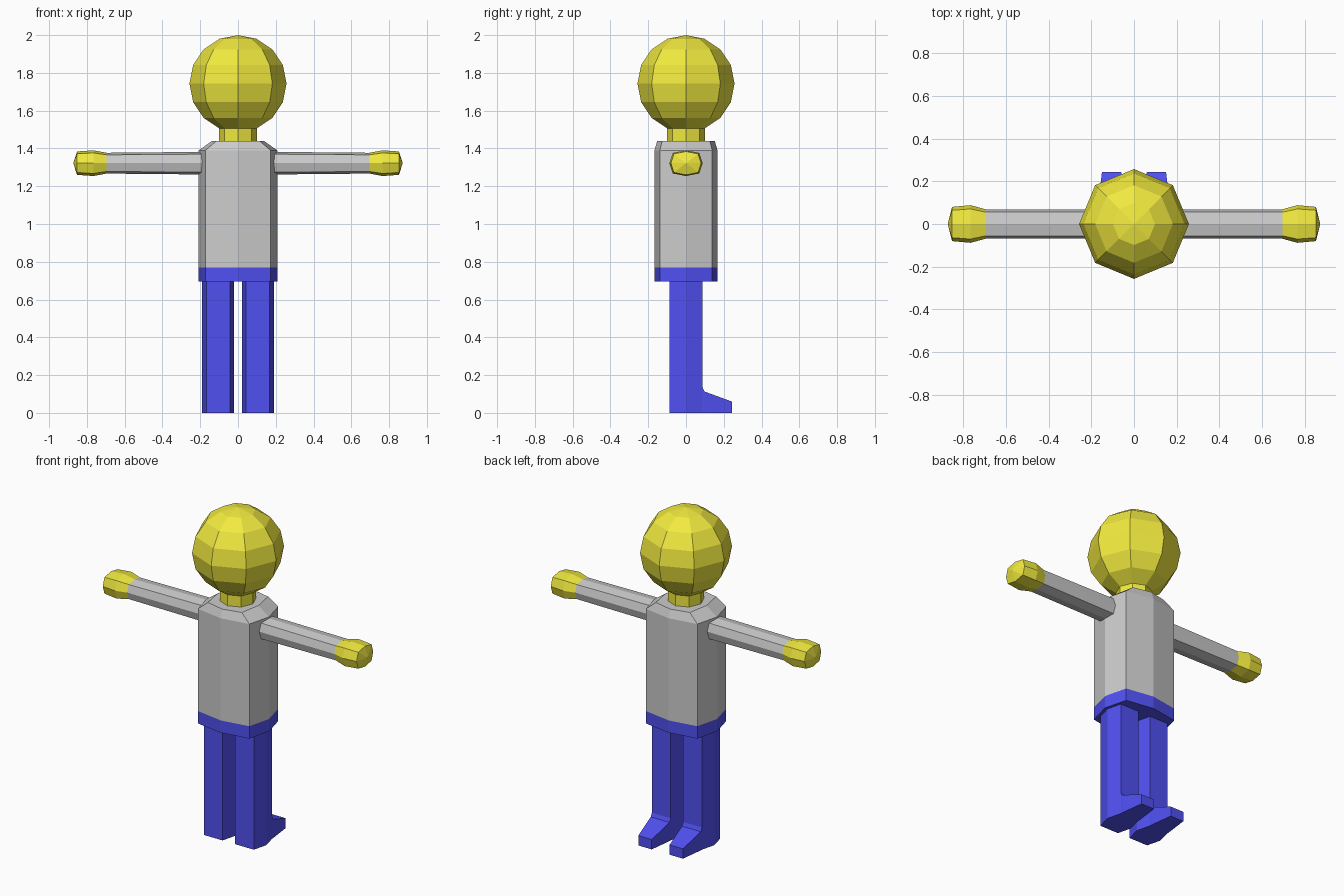
import bpy, bmesh

if "Cube" in bpy.data.objects:
    bpy.data.objects.remove(bpy.data.objects["Cube"])


def material(name, rgb):
    m = bpy.data.materials.new(name)
    m.diffuse_color = (*rgb, 1)
    m.use_nodes = True
    m.node_tree.nodes["Principled BSDF"].inputs["Base Color"].default_value = m.diffuse_color
    return m


YELLOW = material("yellow", (0.88, 0.82, 0.05))
BLUE = material("blue", (0.08, 0.08, 0.88))


def finish(name, bm, mat=None, mirror=False):
    bmesh.ops.recalc_face_normals(bm, faces=bm.faces)
    mesh = bpy.data.meshes.new(name)
    bm.to_mesh(mesh)
    bm.free()
    ob = bpy.data.objects.new(name, mesh)
    bpy.context.collection.objects.link(ob)
    if mat:
        mesh.materials.append(mat)
    if mirror:
        mod = ob.modifiers.new("mirror", "MIRROR")
        mod.use_mirror_merge = False
    return ob


def loft(name, rings, mat=None, mirror=False, start=True, end=True, tip=None):
    """Skin a list of equal-length point rings, optionally closing the ends."""
    bm = bmesh.new()
    rows = [[bm.verts.new(p) for p in ring] for ring in rings]
    n = len(rows[0])
    for a, b in zip(rows, rows[1:]):
        for i in range(n):
            j = (i + 1) % n
            bm.faces.new((a[i], a[j], b[j], b[i]))
    if start:
        bm.faces.new(rows[0])
    if tip:
        v = bm.verts.new(tip)
        for i in range(n):
            bm.faces.new((rows[-1][i], rows[-1][(i + 1) % n], v))
    elif end:
        bm.faces.new(rows[-1])
    return finish(name, bm, mat, mirror)


def octagon(a, b, k=0.82):
    """Boxy octagon with its points on the axes."""
    return [(a, 0), (a * k, b * k), (0, b), (-a * k, b * k),
            (-a, 0), (-a * k, -b * k), (0, -b), (a * k, -b * k)]


def level(a, b, z, k=0.83):
    return [(x, y, z) for x, y in octagon(a, b, k)]


def across(x, a, b, k=0.8, zc=1.322):
    return [(x, y, zc + z) for y, z in octagon(a, b, k)]


# head
bm = bmesh.new()
bmesh.ops.create_uvsphere(bm, u_segments=8, v_segments=8, radius=0.257)
bmesh.ops.translate(bm, verts=bm.verts, vec=(0, 0, 1.743))
finish("head", bm, YELLOW)

# neck
loft("neck", [level(0.1, 0.1, 1.42, 0.707), level(0.1, 0.1, 1.54, 0.707)], YELLOW)

# torso with sloping shoulders, and hips
loft("torso", [level(0.208, 0.167, 0.77), level(0.208, 0.167, 1.39),
               level(0.137, 0.152, 1.44)], start=False)
loft("hips", [level(0.208, 0.167, 0.695), level(0.208, 0.167, 0.77)], BLUE, end=False)

# arms and hands
loft("arm", [across(0.17, 0.069, 0.06), across(0.695, 0.069, 0.055)],
     mirror=True, end=False)
loft("hand", [across(0.695, 0.069, 0.055), across(0.765, 0.088, 0.068),
              across(0.852, 0.08, 0.062)],
     YELLOW, mirror=True, start=False, tip=(0.872, 0, 1.322))

# legs
LEG_X = 0.105
hexagon = [(0.085, 0), (0.063, 0.088), (-0.063, 0.088),
           (-0.085, 0), (-0.063, -0.088), (0.063, -0.088)]
loft("leg", [[(LEG_X + x, y, z) for x, y in hexagon] for z in (0, 0.71)],
     BLUE, mirror=True)


# feet, pointing backwards
def foot_section(y, half, top):
    return [(LEG_X - half, y, 0), (LEG_X + half, y, 0),
            (LEG_X + half, y, top), (LEG_X - half, y, top)]


loft("foot", [foot_section(0.088, 0.063, 0.135), foot_section(0.098, 0.063, 0.113),
              foot_section(0.243, 0.045, 0.06)], BLUE, mirror=True, start=False)
